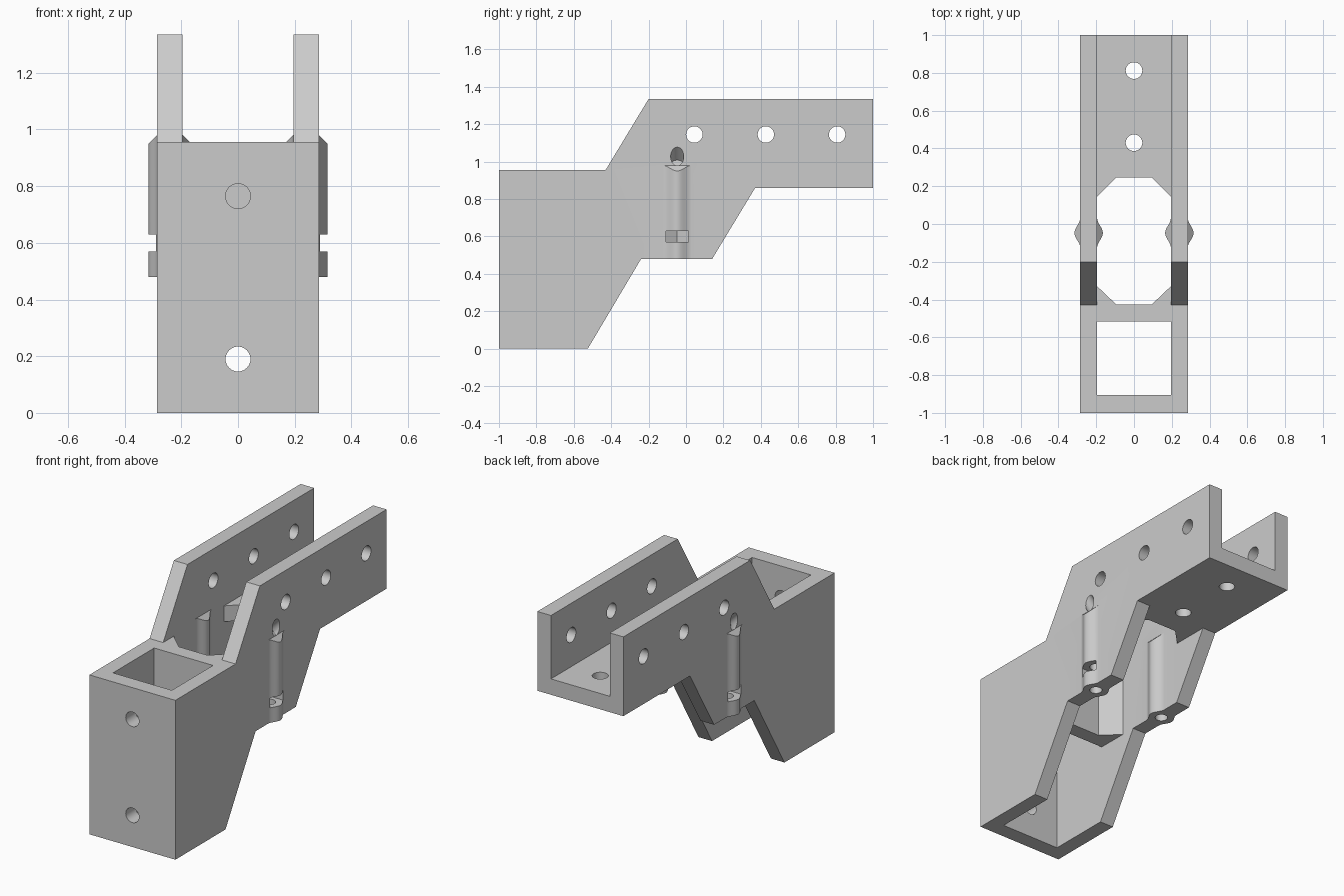
import bpy, bmesh, math
from mathutils import Vector, Matrix

cube = bpy.data.objects.get("Cube")
if cube:
    bpy.data.objects.remove(cube, do_unlink=True)

grey = bpy.data.materials.new("plain grey")
grey.use_nodes = True
grey.diffuse_color = (0.6, 0.6, 0.6, 1)
grey.node_tree.nodes["Principled BSDF"].inputs["Base Color"].default_value = (0.6, 0.6, 0.6, 1)

OUT, IN = 0.285, 0.195          # outer and inner half width
WALL = (OUT + IN) / 2           # middle of a side wall
HALF = OUT - WALL
BOSS_Y = -0.047
HOLE = 0.044


def make(name, bm):
    bmesh.ops.recalc_face_normals(bm, faces=bm.faces)
    mesh = bpy.data.meshes.new(name)
    bm.to_mesh(mesh)
    bm.free()
    ob = bpy.data.objects.new(name, mesh)
    bpy.context.collection.objects.link(ob)
    mesh.materials.append(grey)
    return ob


def prism(name, bottom, top):
    """Solid between two matching loops."""
    bm = bmesh.new()
    a = [bm.verts.new(p) for p in bottom]
    b = [bm.verts.new(p) for p in top]
    bm.faces.new(a)
    bm.faces.new(b)
    for i in range(len(a)):
        j = (i + 1) % len(a)
        bm.faces.new((a[i], a[j], b[j], b[i]))
    return make(name, bm)


def column(name, outline, z0, z1):
    return prism(name, [(x, y, z0) for x, y in outline], [(x, y, z1) for x, y in outline])


def box(name, x0, x1, y0, y1, z0, z1):
    return column(name, [(x0, y0), (x1, y0), (x1, y1), (x0, y1)], z0, z1)


def rod(name, start, end, radius):
    start, end = Vector(start), Vector(end)
    axis = end - start
    bm = bmesh.new()
    turn = axis.to_track_quat('Z', 'Y').to_matrix().to_4x4()
    bmesh.ops.create_cone(bm, cap_ends=True, segments=32, radius1=radius, radius2=radius,
                          depth=axis.length, matrix=Matrix.Translation((start + end) / 2) @ turn)
    return make(name, bm)


def combine(part, operation):
    part.hide_render = True
    mod = body.modifiers.new(operation, 'BOOLEAN')
    mod.operation, mod.solver, mod.object = operation, 'EXACT', part
    bpy.context.view_layer.objects.active = body
    bpy.ops.object.modifier_apply(modifier=mod.name)
    bpy.data.objects.remove(part, do_unlink=True)


def cut(part):
    combine(part, 'DIFFERENCE')


# Stepped side profile, full width
profile = [(-1, 0), (-0.525, 0), (-0.24, 0.48), (0.14, 0.48), (0.37, 0.86), (1, 0.86),
           (1, 1.335), (-0.2, 1.335), (-0.43, 0.955), (-1, 0.955)]
body = prism("stepped_bracket", [(-OUT, y, z) for y, z in profile],
             [(OUT, y, z) for y, z in profile])

# Front pocket, channel, undersides and chamfered middle opening
cut(box("pocket", -IN, IN, -0.905, -0.515, -1, 2))
cut(box("channel", -IN, IN, -0.5, 2, 0.955, 2))
cut(box("lower_gap", -IN, IN, -0.7, 0.2, -1, 0.48))
cut(box("floor_underside", -IN, IN, -0.1, 0.6, 0.3, 0.86))
c = 0.095
cut(column("middle_opening", [(-c, -0.425), (c, -0.425), (IN, -0.33), (IN, 0.145),
                              (c, 0.245), (-c, 0.245), (-IN, 0.145), (-IN, -0.33)], -1, 2))

# Rounded bolt ridges on both faces of each side wall, with sloped tops
for side in (-1, 1):
    for face in (-1, 1):
        outline = [(0, 0.078), (0, -0.078)]
        for i in range(25):
            u = i / 12 - 1
            outline.append((HALF + 0.03 * math.cos(u * math.pi / 2) ** 2, u * 0.078))
        low = [(side * WALL + face * d, BOSS_Y + y, 0.48) for d, y in outline]
        top = [(side * WALL + face * d, BOSS_Y + y, 0.98 + HALF - d) for d, y in outline]
        combine(prism("bolt_ridge", low, top), 'UNION')

# Nut slots and bolt channels that turn outward at the top
for side in (-1, 1):
    x = side * WALL
    r = 0.07
    w = r * math.cos(math.pi / 6)
    slot = [(x + side * 0.2, w), (x + side * r / 2, w), (x - side * r / 2, w), (x - side * r, 0),
            (x - side * r / 2, -w), (x + side * r / 2, -w), (x + side * 0.2, -w)]
    cut(column("nut_slot", [(a, BOSS_Y + b) for a, b in slot], 0.57, 0.63))
    cut(rod("bolt_hole", (x, BOSS_Y, 0.4), (x, BOSS_Y, 0.98), 0.035))
    cut(rod("bolt_exit", (x, BOSS_Y, 0.983), (x + side * 0.2, BOSS_Y, 1.183), 0.035))

# Round fixing holes in the side walls, floor and front
for y in (0.045, 0.427, 0.808):
    cut(rod("side_hole", (-1, y, 1.145), (1, y, 1.145), HOLE))
for y in (0.43, 0.812):
    cut(rod("floor_hole", (0, y, 0.7), (0, y, 1.1), HOLE))
for z in (0.19, 0.765):
    cut(rod("front_hole", (0, -1.2, z), (0, -0.7, z), HOLE))

# Smooth the round surfaces only
bpy.ops.object.select_all(action='DESELECT')
body.select_set(True)
bpy.context.view_layer.objects.active = body
bpy.ops.object.shade_smooth_by_angle(angle=math.radians(30))
